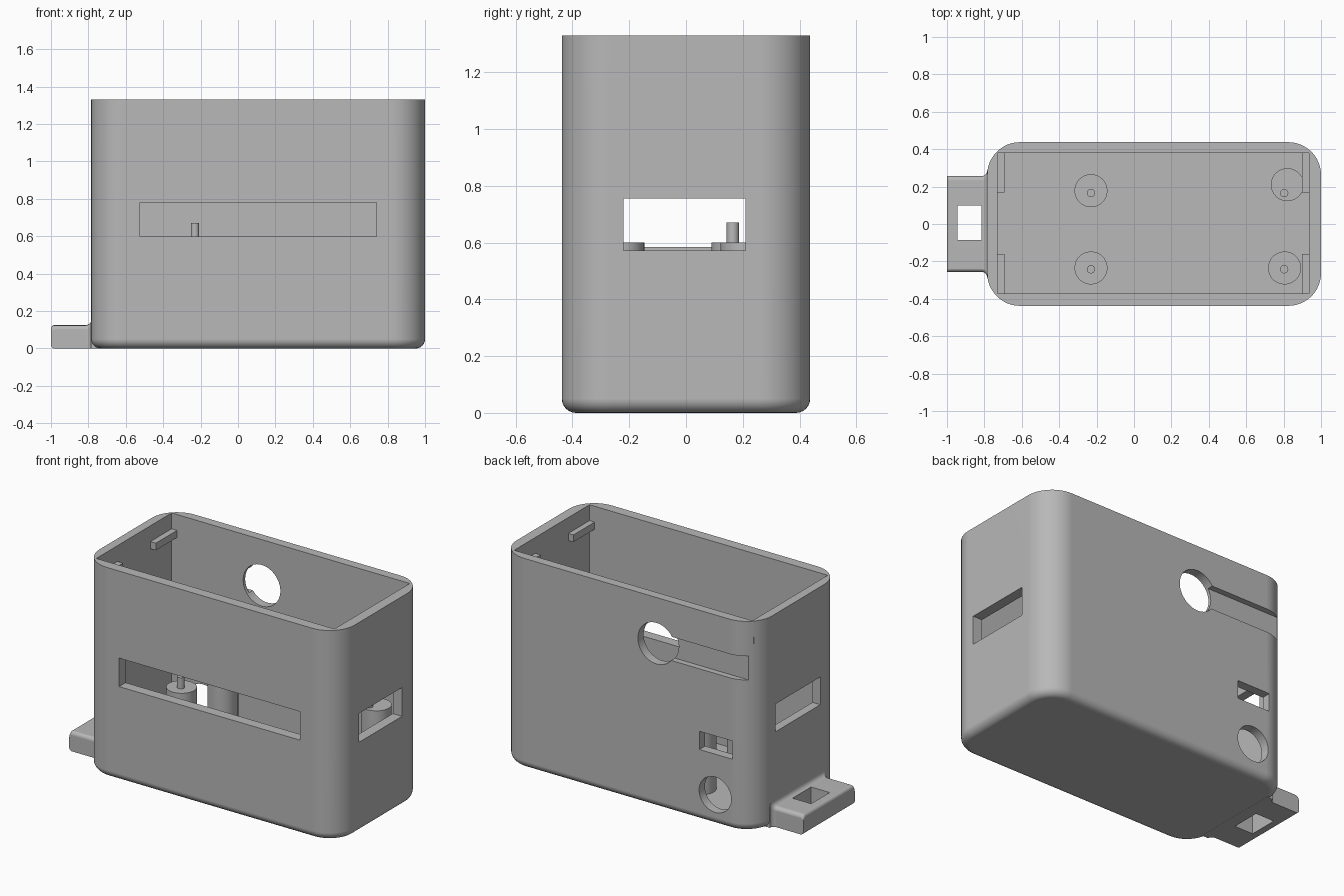
import bpy, bmesh, math
from mathutils import Matrix, Vector

cube = bpy.data.objects.get("Cube")
if cube:
    bpy.data.objects.remove(cube, do_unlink=True)

grey = bpy.data.materials.new("plain grey")
grey.use_nodes = True
grey.diffuse_color = (0.48, 0.48, 0.48, 1)
grey.node_tree.nodes["Principled BSDF"].inputs["Base Color"].default_value = (0.48, 0.48, 0.48, 1)


def make(name, bm):
    bmesh.ops.recalc_face_normals(bm, faces=bm.faces)
    mesh = bpy.data.meshes.new(name)
    bm.to_mesh(mesh)
    bm.free()
    mesh.materials.append(grey)
    ob = bpy.data.objects.new(name, mesh)
    bpy.context.collection.objects.link(ob)
    return ob


def box(name, x, y, z):
    bm = bmesh.new()
    bmesh.ops.create_cube(bm, size=1)
    for v in bm.verts:
        v.co = Vector([(a + b) / 2 + c * (b - a) for (a, b), c in zip((x, y, z), v.co)])
    return make(name, bm)


def cylinder(name, centre, radius, length, along_y=False, sides=48):
    bm = bmesh.new()
    turn = Matrix.Rotation(math.pi / 2, 4, 'X') if along_y else Matrix()
    bmesh.ops.create_cone(bm, cap_ends=True, segments=sides, radius1=radius, radius2=radius,
                          depth=length, matrix=Matrix.Translation(centre) @ turn)
    return make(name, bm)


def loft(name, rings):
    bm = bmesh.new()
    loops = [[bm.verts.new(p) for p in ring] for ring in rings]
    n = len(loops[0])
    for a, b in zip(loops, loops[1:]):
        for i in range(n):
            j = (i + 1) % n
            bm.faces.new((a[i], a[j], b[j], b[i]))
    bm.faces.new(loops[0])
    bm.faces.new(loops[-1])
    return make(name, bm)


def activate(ob):
    bpy.ops.object.select_all(action='DESELECT')
    ob.select_set(True)
    bpy.context.view_layer.objects.active = ob


def cut(ob, cutter):
    mod = ob.modifiers.new("cut", 'BOOLEAN')
    mod.operation = 'DIFFERENCE'
    mod.solver = 'EXACT'
    mod.object = cutter
    activate(ob)
    bpy.ops.object.modifier_apply(modifier=mod.name)
    bpy.data.objects.remove(cutter, do_unlink=True)


def smooth(ob):
    activate(ob)
    bpy.ops.object.shade_smooth_by_angle(angle=math.radians(30))
    mod = ob.modifiers.new("clean shading", 'WEIGHTED_NORMAL')
    mod.keep_sharp = True


# Rounded body with a filleted foot
CORNER, FOOT, TOP = 0.175, 0.05, 1.33
CX, HX, HY = 0.1075, 0.8925, 0.4375


def body_ring(inset, z):
    r = CORNER - inset
    pts = []
    for q, (sx, sy) in enumerate([(1, 1), (-1, 1), (-1, -1), (1, -1)]):
        for k in range(13):
            a = (q + k / 12) * math.pi / 2
            pts.append((CX + sx * (HX - CORNER) + r * math.cos(a),
                        sy * (HY - CORNER) + r * math.sin(a), z))
    return pts


angles = [k / 6 * math.pi / 2 for k in range(7)]
rings = [body_ring(FOOT * (1 - math.sin(a)), FOOT * (1 - math.cos(a))) for a in angles]
body = loft("case_body", rings + [body_ring(0, TOP)])

# Square-cornered cavity, wall windows, ports and the cable groove
IN_X, IN_Y = (-0.73, 0.935), (-0.372, 0.38)
cut(body, box("cavity", IN_X, IN_Y, (0.06, 1.6)))
cut(body, box("front_window", (-0.525, 0.74), (-0.6, -0.3), (0.6, 0.78)))
cut(body, box("right_window", (0.85, 1.2), (-0.22, 0.21), (0.573, 0.755)))
cut(body, box("left_window", (-0.95, -0.65), (-0.22, 0.23), (0.585, 0.76)))
cut(body, cylinder("large_port", (-0.1, 0.42, 1.04), 0.13, 0.3, True))
cut(body, cylinder("small_port", (-0.51, 0.42, 0.194), 0.112, 0.3, True))
cut(body, box("small_slot", (-0.63, -0.4), (0.3, 0.6), (0.45, 0.565)))
cut(body, box("groove", (-1.0, -0.1), (0.4, 0.6), (0.96, 1.11)))
smooth(body)


# Mounting lug that flares into the body
def lug_ring(x, low, high, half, r=0.025):
    pts = [(x, -half, low), (x, half, low)]
    for k in range(13):
        a = k / 12 * math.pi
        side = 1 if k <= 6 else -1
        pts.append((x, side * (half - r) + r * math.cos(a), high - r + r * math.sin(a)))
    return pts


W, H, R, FLARE = 0.257, 0.125, 0.02, 0.028
rings = []
for a in angles:
    d = R * (1 - math.sin(a))
    rings.append(lug_ring(-1 + R * (1 - math.cos(a)), d, H - d, W))
for a in angles:
    f = FLARE * (1 - math.cos(a))
    rings.append(lug_ring(-0.785 - FLARE * (1 - math.sin(a)), 0, H + f, W + f))
rings.append(lug_ring(-0.74, 0, H + FLARE, W + FLARE))
lug = loft("mounting_lug", rings)
cut(lug, box("lug_hole", (-0.945, -0.815), (-0.085, 0.1), (-0.2, 0.4)))
smooth(lug)

# Standoffs with locating pins
SPOTS = [(-0.23, 0.178, 0.165), (-0.23, -0.235, -0.242), (0.805, -0.235, -0.242), (0.82, 0.21, 0.165)]
for x, y, pin_y in SPOTS:
    smooth(cylinder("standoff", (x, y, 0.325), 0.088, 0.55))
    smooth(cylinder("locating_pin", (min(x, 0.803), pin_y, 0.63), 0.022, 0.08, sides=24))

# Lid ledges near the rim
for x in [(IN_X[0] - 0.01, IN_X[0] + 0.038), (IN_X[1] - 0.036, IN_X[1] + 0.01)]:
    for y in [(0.168, IN_Y[1]), (IN_Y[0], -0.16)]:
        box("lid_ledge", x, y, (1.185, 1.23))
